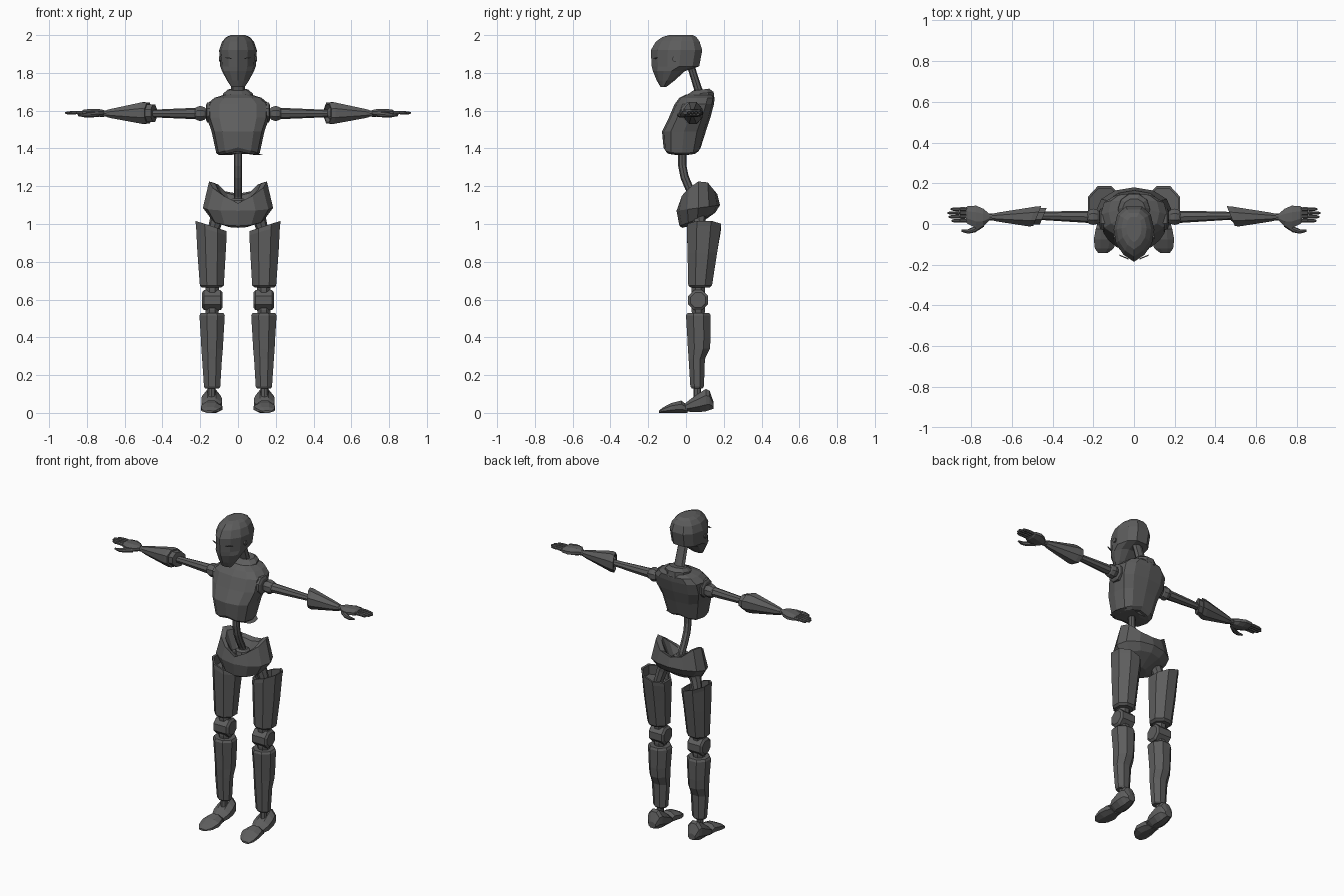
import bpy, bmesh
from math import cos, sin, pi, copysign
from mathutils import Vector

grey = bpy.data.materials.new("dark_grey")
grey.diffuse_color = (0.11, 0.11, 0.11, 1)


def ring(c, a0, a1, b0, b1, n=8, axis='z', p=1.0, slant=0.0):
    """n-sided section at height c filling a0..a1 by b0..b1; slant tilts it along a."""
    pts = []
    k = 1 / cos(pi / n) if p == 1 and n == 8 else 1
    for i in range(n):
        t = 2 * pi * (i + (0.5 if n == 8 else 0)) / n
        ca, sb = cos(t) * k, sin(t) * k
        ca, sb = copysign(abs(ca) ** p, ca), copysign(abs(sb) ** p, sb)
        a, b, h = (a0 + a1) / 2 + ca * (a1 - a0) / 2, (b0 + b1) / 2 + sb * (b1 - b0) / 2, c + slant * ca
        pts.append({'z': (a, b, h), 'x': (h, a, b), 'y': (a, h, b)}[axis])
    return pts


def loft(name, rings, side=1, hollow=None):
    """Skin a stack of sections. hollow = (wall, depth) sinks a cap: positive depth first, negative last."""
    bm = bmesh.new()
    vs = [[bm.verts.new((x * side, y, z)) for x, y, z in r] for r in rings]
    n = len(rings[0])
    for lo, hi in zip(vs, vs[1:]):
        for i in range(n):
            bm.faces.new((lo[i], lo[(i + 1) % n], hi[(i + 1) % n], hi[i]))
    first, last = bm.faces.new(vs[0][::-1]), bm.faces.new(vs[-1])
    bmesh.ops.recalc_face_normals(bm, faces=bm.faces)
    if hollow:
        cap = first if hollow[1] > 0 else last
        bmesh.ops.inset_region(bm, faces=[cap], thickness=hollow[0])
        new = bmesh.ops.extrude_face_region(bm, geom=[cap])['geom']
        bm.faces.remove(cap) if cap.is_valid else None
        d = (Vector(rings[1][0]) - Vector(rings[0][0])) if hollow[1] > 0 else (
            Vector(rings[-1][0]) - Vector(rings[-2][0]))
        axis = max(range(3), key=lambda j: abs(d[j]))
        move = Vector((0, 0, 0))
        move[axis] = hollow[1] * copysign(1, d[axis]) * 1
        bmesh.ops.translate(bm, verts=[v for v in new if isinstance(v, bmesh.types.BMVert)], vec=move)
    me = bpy.data.meshes.new(name)
    bm.to_mesh(me)
    bm.free()
    me.materials.append(grey)
    ob = bpy.data.objects.new(name, me)
    bpy.context.collection.objects.link(ob)
    return ob


def tube(name, path, side=1, n=8, rx=1.0):
    """Round bar through (x, y, z, radius) points; rx widens it across x."""
    rings = []
    for i, q in enumerate(path):
        d = Vector(path[min(i + 1, len(path) - 1)][:3]) - Vector(path[max(i - 1, 0)][:3])
        d.normalize()
        u = d.cross((0, 1, 0)).normalized()
        v = d.cross(u)
        rings.append([Vector(q[:3]) + q[3] * (u * cos(2 * pi * j / n) * rx + v * sin(2 * pi * j / n))
                      for j in range(n)])
    return loft(name, rings, side)


# Head: sections from chin to crown, with a pointed centre line on the face
head = []
for z, yf, yb, w in [(1.725, -.135, -.105, .035), (1.76, -.155, -.06, .058), (1.81, -.175, -.005, .085),
                     (1.835, -.182, .07, .094), (1.92, -.186, .086, .1), (1.965, -.16, .072, .085),
                     (1.99, -.125, .055, .062), (2.0, -.09, .035, .038)]:
    d = yb - yf
    right = [(0, 0), (.52, .13), (.88, .33), (1, .58), (.82, .86), (.4, 1)]
    head.append([(w * a, yf + d * b, z) for a, b in right] +
                [(-w * a, yf + d * b, z) for a, b in right[:0:-1]])
loft("head", head)

# Neck and collar
tube("neck", [(0, .015, 1.87, .02), (0, .04, 1.79, .02), (0, .075, 1.68, .022)], rx=1.7)
collar = [ring(z, -w, w, yf, yb, 10) for z, w, yf, yb in
          [(1.65, .085, -.03, .155), (1.69, .078, .0, .15), (1.71, .055, .035, .125)]]
loft("collar", [[(x, y, z + .12 * (y - .07)) for x, y, z in r] for r in collar])

# Torso: sides hang lower than the middle, underside hollow
torso = []
for z, yf, yb, w, drop in [(1.385, -.105, .06, .10, .02), (1.405, -.119, .078, .115, .03),
                           (1.49, -.127, .105, .14, 0), (1.565, -.09, .13, .166, 0),
                           (1.635, -.06, .148, .164, 0), (1.668, -.035, .152, .125, 0),
                           (1.685, -.0, .14, .07, 0)]:
    torso.append([(x, y, q - drop * abs(x) / w) for x, y, q in ring(z, -w, w, yf, yb, 12, p=.75)])
loft("torso", torso, hollow=(.015, .05))

# Curved spine and its base
tube("spine", [(0, -.01, 1.45, .022), (0, -.02, 1.38, .022), (0, -.02, 1.31, .022), (0, -.008, 1.25, .022),
               (0, .015, 1.195, .022), (0, .04, 1.15, .022), (0, .055, 1.09, .022)])
loft("spine_base", [ring(z, -r, r, .05 - r, .05 + r) for z, r in [(1.09, .045), (1.125, .04), (1.135, .028)]])

# Pelvis: bowl with a rim high at the hips and low in front and behind
rim = [1.225, 1.22, 1.175, 1.16, 1.175, 1.22, 1.225, 1.19, 1.15, 1.11, 1.15, 1.19]
pelvis = []
for rx, ry, yc, z0, tilt, rimmed in [(.06, .045, .025, .99, .01, 0), (.14, .095, .06, 1.025, .035, 0),
                                     (.186, .115, .065, 1.085, .015, 0), (.153, .1, .065, 0, 0, 1),
                                     (.12, .075, .06, -.012, 0, 1), (.075, .05, .055, 1.1, 0, 0)]:
    r = []
    for i in range(12):
        t = 2 * pi * i / 12
        r.append((rx * cos(t), yc + ry * sin(t), z0 + tilt * sin(t) + rim[i] * rimmed))
    pelvis.append(r)
loft("pelvis", pelvis)

for side, word in ((1, "left"), (-1, "right")):
    # Face and head details
    loft(word + "_eye", [[(x, y + .42 * x, z + .12 * x) for x, y, z in
                          ring(y, .028, .07, 1.868, 1.876, 4, 'y')] for y in (-.186, -.180)], side)
    loft(word + "_ear", [ring(x, -.073, -.047, 1.86, 1.886, 8, 'x') for x in (.07, .1)], side)

    # Shoulder joint and upper arm
    loft(word + "_shoulder_socket", [ring(x, .025 - r, .025 + r, 1.59 - r, 1.59 + r, 8, 'x')
                                     for x, r in [(.12, .055), (.163, .052), (.17, .04)]], side)
    loft(word + "_shoulder", [ring(x, .035 - r, .035 + r, 1.585 - r, 1.585 + r, 8, 'x')
                              for x, r in [(.163, .02), (.178, .034), (.2, .04), (.22, .034), (.235, .02)]], side)
    tube(word + "_upper_arm", [(.22, .035, 1.585, .03), (.30, .037, 1.585, .027), (.46, .04, 1.585, .02),
                               (.52, .04, 1.585, .02)], side)
    loft(word + "_elbow", [ring(x, .04 - r, .04 + r, 1.585 - r, 1.585 + r, 8, 'x')
                           for x, r in [(.475, .022), (.49, .036), (.53, .036)]], side)

    # Forearm: tapered sleeve cut at a slant and open at the elbow
    loft(word + "_forearm", [ring(.475, -.01, .088, 1.532, 1.642, 8, 'x', slant=-.02),
                             ring(.50, -.012, .085, 1.53, 1.645, 8, 'x', slant=-.015),
                             ring(.67, .012, .056, 1.56, 1.61, 8, 'x'),
                             ring(.697, .018, .05, 1.567, 1.603, 8, 'x')], side, hollow=(.01, .03))

    # Hand: wrist, palm, four fingers and a thumb
    tube(word + "_wrist", [(.68, .035, 1.585, .016), (.73, .035, 1.585, .018)], side)
    loft(word + "_palm", [ring(x, y0, y1, 1.588 - h, 1.588 + h, 8, 'x') for x, y0, y1, h in
                          [(.71, .018, .05, .015), (.74, -.012, .075, .022), (.775, -.02, .09, .022),
                           (.815, .0, .088, .018), (.825, .008, .082, .012)]], side)
    for i, tip in enumerate((.895, .91, .915, .9)):
        y = .016 + .019 * i
        loft(word + "_finger_%d" % (i + 1), [ring(x, y - r, y + r, 1.588 - k - r, 1.588 - k + r, 8, 'x')
             for x, r, k in [(.81, .009, 0), (.852, .0095, -.002), (.855, .0075, -.002), (.858, .009, -.002),
                             (tip - .012, .008, 0), (tip, .004, 0)]], side)
    tube(word + "_thumb", [(.745, .0, 1.582, .016), (.785, -.028, 1.578, .014), (.815, -.037, 1.576, .011),
                           (.847, -.033, 1.576, .005)], side)

    # Hip rod and thigh, open at a slanted top
    tube(word + "_hip_rod", [(.095, .065, 1.07, .042), (.118, .07, 1.01, .034), (.14, .08, .93, .028)], side)
    loft(word + "_thigh", [ring(.663, .09, .19, .025, .125), ring(.675, .075, .202, .012, .138),
                           ring(.85, .065, .215, .008, .165), ring(.965, .06, .222, .005, .183, slant=.025),
                           ring(.99, .062, .226, .008, .186, slant=.027)], side, hollow=(.012, -.06))

    # Knee: bevelled drum across the leg, with its links
    loft(word + "_knee", [ring(x, .064 - r, .064 + r, .597 - r, .597 + r, 8, 'x') for x, r in
                          [(.082, .04), (.092, .053), (.18, .053), (.19, .04)]], side)
    loft(word + "_knee_link", [ring(z, .137 - r, .137 + r, .065 - r, .065 + r) for z, r in
                               [(.5, .03), (.545, .036), (.6, .03), (.65, .036), (.69, .036)]], side)

    # Shin with a calf bulge behind
    loft(word + "_shin", [ring(z, x0, x1, y0, y1) for z, x0, x1, y0, y1 in
                          [(.13, .1, .175, .03, .088), (.14, .094, .18, .023, .095), (.285, .085, .19, .014, .1),
                           (.34, .08, .194, .01, .126), (.4, .077, .197, .007, .131), (.515, .07, .204, .0, .131),
                           (.528, .077, .197, .007, .124)]], side)

    # Ankle and two-part foot
    tube(word + "_ankle", [(.14, .06, .04, .022), (.14, .06, .15, .02)], side)
    loft(word + "_heel", [ring(y, x0, x1, z0, z1, 8, 'y') for y, x0, x1, z0, z1 in
                          [(-.005, .1, .18, .008, .05), (.03, .086, .194, .005, .078), (.075, .086, .194, .005, .108),
                           (.105, .092, .188, .008, .127), (.125, .1, .18, .015, .117), (.145, .115, .165, .022, .06)]],
         side)
    loft(word + "_toe", [ring(y, x0, x1, 0, z1, 8, 'y') for y, x0, x1, z1 in
                         [(-.143, .13, .175, .012), (-.12, .1, .192, .03), (-.075, .083, .197, .053),
                          (-.025, .095, .188, .065), (.008, .105, .178, .04)]], side)
